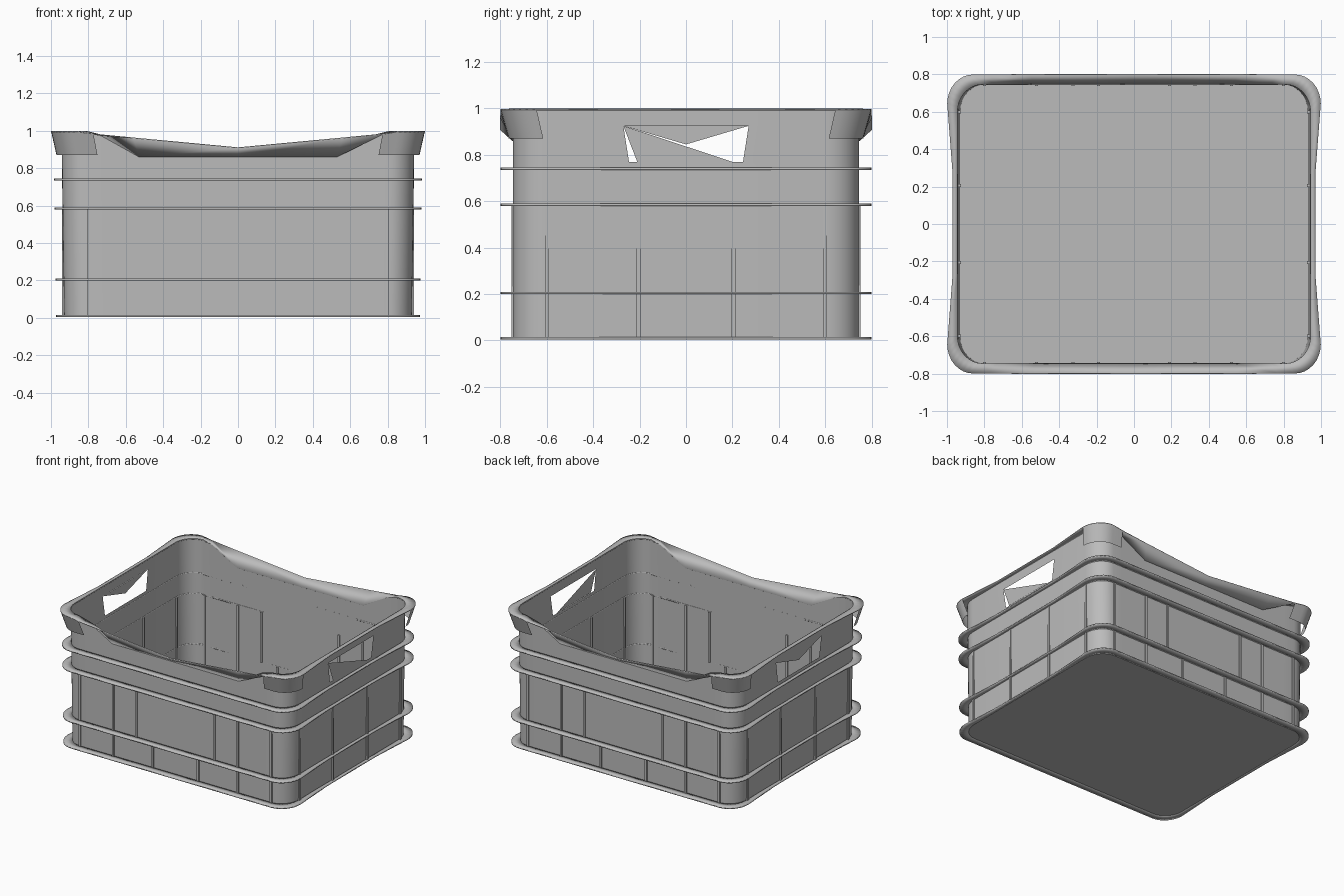
import bpy
import bmesh
from math import sin, cos, pi

cube = bpy.data.objects.get("Cube")
if cube:
    bpy.data.objects.remove(cube, do_unlink=True)

grey = bpy.data.materials.new("crate grey")
grey.use_nodes = True
colour = (0.5, 0.5, 0.5, 1)
grey.diffuse_color = colour
grey.node_tree.nodes["Principled BSDF"].inputs["Base Color"].default_value = colour

HX, HY = 0.93, 0.745      # wall half sizes
CX, CY = 0.80, 0.60       # where the rounded corners begin
DIP = 0.865               # low rim of the long walls
HOLE = 0.27               # half width of a hand hole


def outline(steps=8):
    """Counter-clockwise rounded rectangle with breaks at the rim and holes."""
    xs = [-CX, -0.72, -0.52, 0, 0.52, 0.72, CX]
    ys = [-CY, -HOLE, HOLE, CY]

    def arc(sx, sy, start):
        angles = [start + pi / 2 * i / steps for i in range(1, steps)]
        return [(sx * CX + (HX - CX) * cos(a), sy * CY + (HY - CY) * sin(a))
                for a in angles]

    return ([(x, -HY) for x in xs] + arc(1, -1, -pi / 2)
            + [(HX, y) for y in ys] + arc(1, 1, 0)
            + [(-x, HY) for x in xs] + arc(-1, 1, pi / 2)
            + [(-HX, -y) for y in ys] + arc(-1, -1, pi))


PATH = outline()


def on_long(p):
    return abs(p[1]) > HY - 0.001


def top(p):
    """Rim height of the wall at an outline point."""
    x = abs(p[0])
    if not on_long(p) or x >= CX:
        return 1.0
    return DIP if x < 0.6 else 0.98


def wall(p, z):
    """The short walls lean out a little towards the rim."""
    return (p[0] * (1 + 0.015 * z), p[1], z)


def outer(p, z, fx, fy):
    """Edge of a flange, narrower in the middle of the short sides."""
    x, y, z = wall(p, z)
    mid = abs(p[1]) < 0.5
    return (x * (1 + (fx - 1) * (0.5 if mid else 1)), y * fy, z)


def make(name, bm, thickness=0, smooth=True):
    bmesh.ops.recalc_face_normals(bm, faces=bm.faces)
    mesh = bpy.data.meshes.new(name)
    bm.to_mesh(mesh)
    bm.free()
    mesh.materials.append(grey)
    obj = bpy.data.objects.new(name, mesh)
    bpy.context.collection.objects.link(obj)
    if thickness:
        mod = obj.modifiers.new("thickness", "SOLIDIFY")
        mod.thickness = thickness
        mod.offset = 0
    if smooth:
        bpy.ops.object.select_all(action="DESELECT")
        obj.select_set(True)
        bpy.context.view_layer.objects.active = obj
        bpy.ops.object.shade_smooth_by_angle(angle=pi / 6)
    return obj


def loft(name, rows, skip=lambda r, p, q: False, thickness=0):
    """Join closed rows of points, leaving out the skipped faces."""
    bm = bmesh.new()
    grid = [[bm.verts.new(co) for co in row] for row in rows]
    n = len(PATH)
    for r in range(len(rows) - 1):
        for i in range(n):
            j = (i + 1) % n
            if not skip(r, PATH[i], PATH[j]):
                bm.faces.new((grid[r][i], grid[r][j], grid[r + 1][j], grid[r + 1][i]))
    loose = [v for v in bm.verts if not v.link_faces]
    bmesh.ops.delete(bm, geom=loose, context="VERTS")
    return make(name, bm, thickness)


def box(name, low, high):
    bm = bmesh.new()
    bmesh.ops.create_cube(bm, size=1)
    for v in bm.verts:
        v.co = [(a + b) / 2 + c * (b - a) for a, b, c in zip(low, high, v.co)]
    return make(name, bm, smooth=False)


def plate(name, points):
    bm = bmesh.new()
    bm.faces.new([bm.verts.new(p) for p in points])
    return make(name, bm, smooth=False)


# Walls with a hand hole in each short side
def is_hole(r, p, q):
    return r == 2 and all(abs(y) <= HOLE and abs(x) > CX for x, y in (p, q))


def hole_bottom(p):
    if abs(p[0]) > CX and abs(p[1]) <= HOLE:
        return (p[0], p[1] * 0.91)
    return p


loft("crate_walls", [
    [wall(p, 0.005) for p in PATH],
    [wall(p, 0.74) for p in PATH],
    [wall(hole_bottom(p), 0.77) for p in PATH],
    [wall(p, min(0.925, top(p) - 0.02)) for p in PATH],
    [wall(p, top(p)) for p in PATH],
], is_hole)

# Floor
plate("crate_floor", [wall(p, 0.005) for p in PATH])

# Horizontal flanges around the body
for name, z in (("base", 0.01), ("lower", 0.205), ("middle", 0.585), ("upper", 0.74)):
    loft(name + "_flange", [
        [wall(p, z) for p in PATH],
        [outer(p, z, 1.045, 1.073) for p in PATH],
    ], thickness=0.01)


# Rim flange, sloping up and out along the dipped walls
def rim_edge(p):
    z = top(p) - 0.005
    if on_long(p) and abs(p[0]) < CX:
        z = 0.91 + 0.1 * abs(p[0])
    return outer(p, z, 1.058, 1.073)


loft("rim_flange", [
    [wall(p, top(p) - 0.004) for p in PATH],
    [rim_edge(p) for p in PATH],
], thickness=0.006)


# Short turned-down lips at the corners
def not_corner(r, p, q):
    return (abs(p[0] + q[0]) < 2 * 0.7 or abs(p[1] + q[1]) < 2 * CY)


loft("corner_lips", [
    [rim_edge(p) for p in PATH],
    [outer(p, 0.87, 1.03, 1.025) for p in PATH],
], not_corner)

# Thin upright ribs on the panels
W, D = 0.008, 0.008
ROWS = (("lower", 0.01, 0.205, (0.19, 0.52, CX)),
        ("upper", 0.205, 0.585, (0.325, 0.52, CX)))
for row, low, high, xs in ROWS:
    for s in (-1, 1):
        face = "front" if s < 0 else "back"
        side = "right" if s < 0 else "left"
        for t in (-1, 1):
            for x in xs:
                box(f"{face}_{row}_rib", (t * x - W, s * HY - D, low),
                    (t * x + W, s * HY + D, high))
            for y in (0.205, CY):
                box(f"{side}_{row}_rib", (s * (HX + 0.004) - D, t * y - W, low),
                    (s * (HX + 0.004) + D, t * y + W, high))

# Webs partly closing the hand holes
X = HX * 1.013
plate("left_hole_web", [(X, -HOLE, 0.925), (X, -0.21, 0.77), (X, 0.2, 0.77)])
plate("right_hole_web", [(-X, -HOLE, 0.925), (-X, 0, 0.845), (-X, HOLE, 0.925)])
